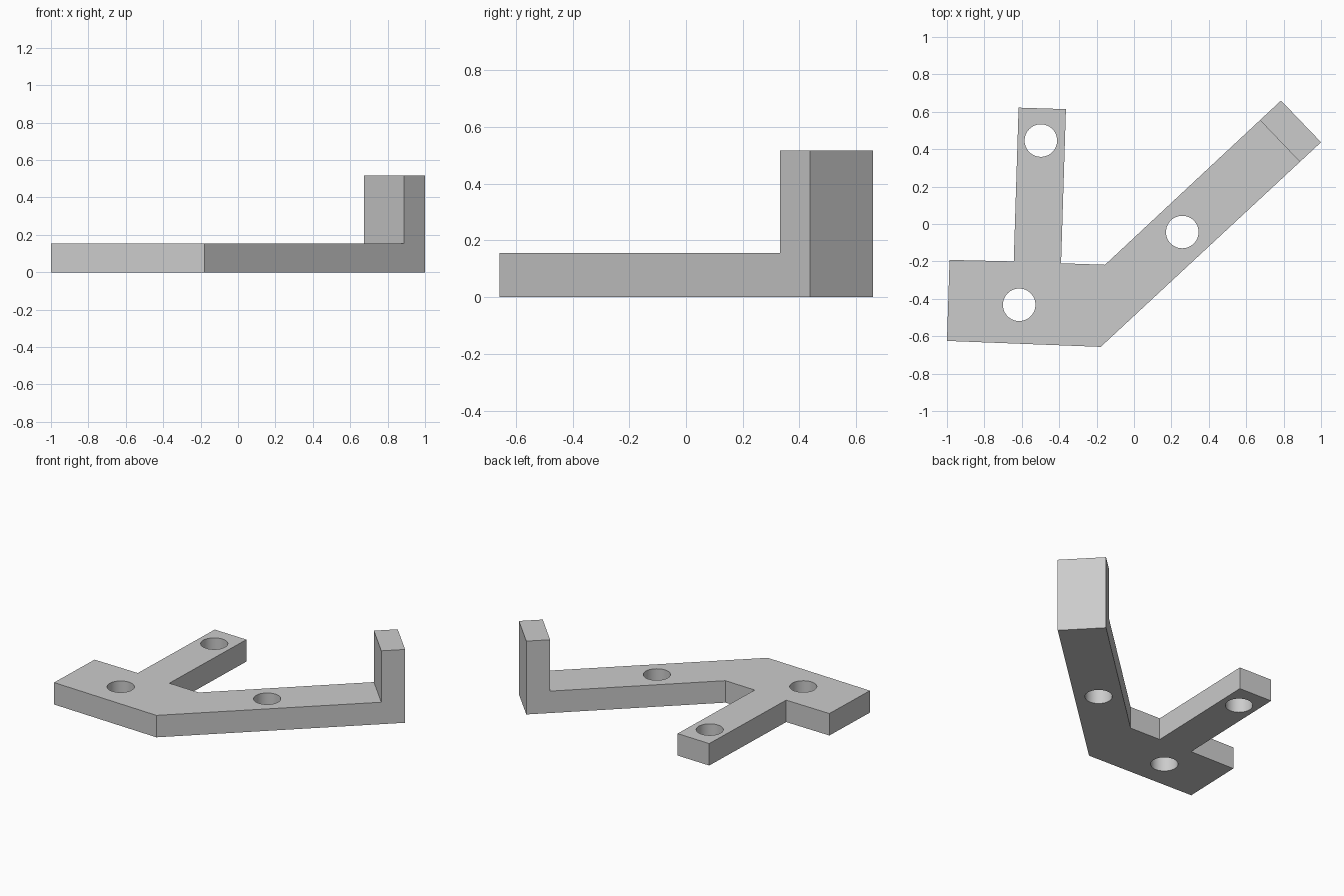
import bpy
from mathutils import Vector

cube = bpy.data.objects.get("Cube")
if cube:
    bpy.data.objects.remove(cube, do_unlink=True)

PLATE_TOP, POST_TOP = 0.155, 0.518
HOLE_RADIUS = 0.087

grey = bpy.data.materials.new("light_grey")
grey.use_nodes = True
grey.diffuse_color = (0.6, 0.6, 0.6, 1)
grey.node_tree.nodes["Principled BSDF"].inputs["Base Color"].default_value = (0.6, 0.6, 0.6, 1)


def prism(name, outline, bottom, top):
    """Upright solid from a counter-clockwise outline."""
    n = len(outline)
    verts = [(p[0], p[1], z) for z in (bottom, top) for p in outline]
    faces = [list(range(n))[::-1], list(range(n, 2 * n))]
    faces += [[i, (i + 1) % n, (i + 1) % n + n, i + n] for i in range(n)]
    mesh = bpy.data.meshes.new(name)
    mesh.from_pydata(verts, [], faces)
    mesh.materials.append(grey)
    obj = bpy.data.objects.new(name, mesh)
    bpy.context.collection.objects.link(obj)
    return obj


def cut(target, cutter):
    mod = target.modifiers.new(cutter.name, "BOOLEAN")
    mod.operation = "DIFFERENCE"
    mod.solver = "EXACT"
    mod.object = cutter
    cutter.hide_render = True
    bpy.context.view_layer.objects.active = target
    bpy.ops.object.modifier_apply(modifier=mod.name)
    bpy.data.objects.remove(cutter, do_unlink=True)


# Bracket outline: base block, long diagonal arm and short straight arm
elbow_out, tip_right = Vector((-0.178, -0.657)), Vector((1.0, 0.437))
tip_left, elbow_in = Vector((0.786, 0.66)), Vector((-0.155, -0.218))
outline = [(-1.0, -0.625), elbow_out, tip_right, tip_left, elbow_in,
           (-0.39, -0.21), (-0.364, 0.614), (-0.617, 0.622),
           (-0.643, -0.2), (-0.986, -0.192)]
bracket = prism("bracket", outline, 0, POST_TOP)

# Clear everything above the plate except the upright post at the arm tip
along = (tip_right - elbow_out).normalized()
step_right = tip_right - along * 0.154
step_left = tip_left - along * 0.154
across = (step_right - step_left).normalized() * 1.5
near = [step_right + across, step_left - across]
far = [p - along * 3 for p in reversed(near)]
cut(bracket, prism("clearance", near + far, PLATE_TOP, POST_TOP + 0.2))

# Three screw holes
for x, y in [(-0.498, 0.446), (0.258, -0.043), (-0.614, -0.432)]:
    bpy.ops.mesh.primitive_cylinder_add(vertices=48, radius=HOLE_RADIUS, depth=1,
                                        location=(x, y, 0))
    hole = bpy.context.object
    hole.name = "screw_hole"
    hole.data.materials.append(grey)
    cut(bracket, hole)

bpy.ops.object.select_all(action="DESELECT")
bracket.select_set(True)
bpy.context.view_layer.objects.active = bracket
bpy.ops.object.shade_smooth_by_angle()
